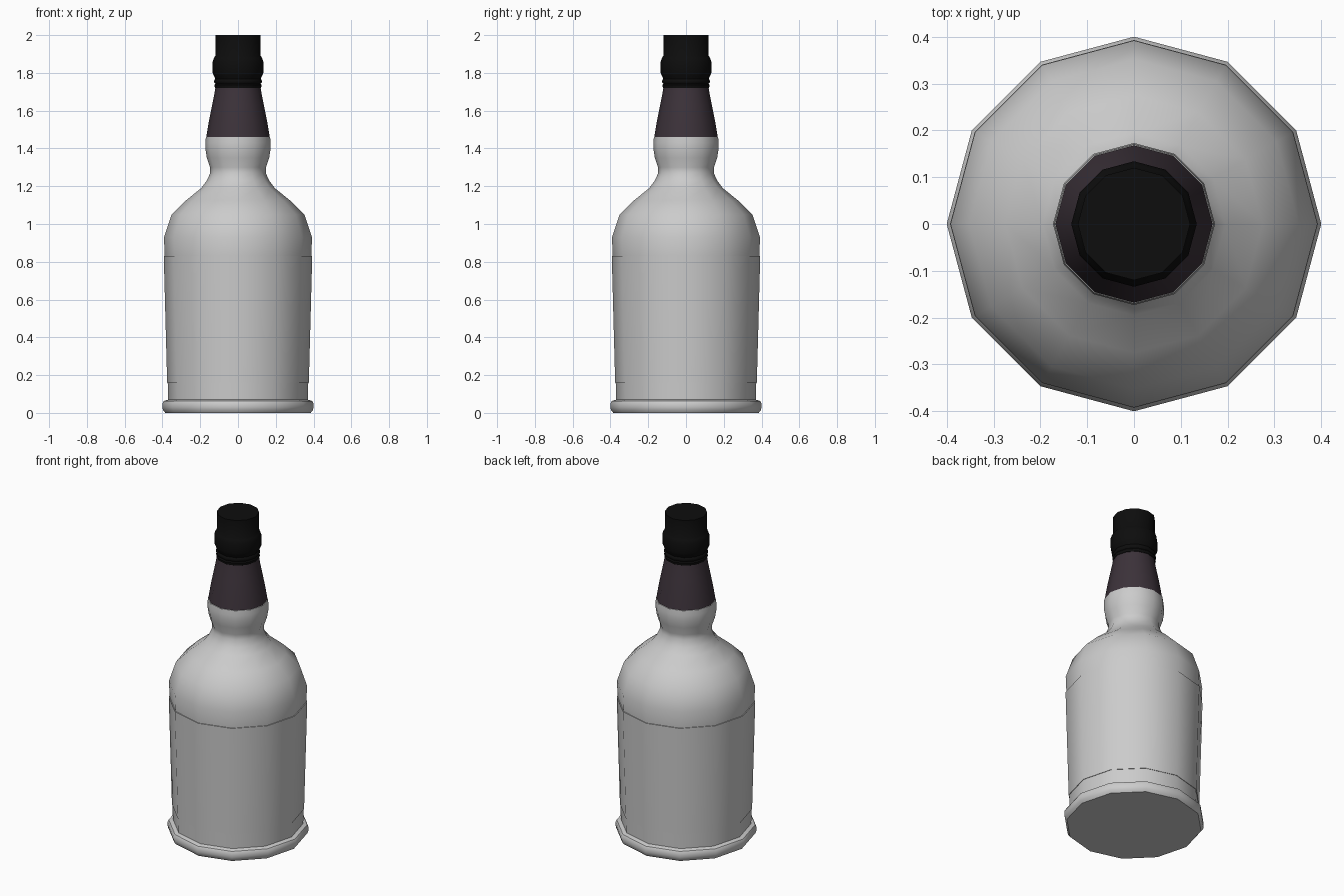
import bpy, bmesh, math

cube = bpy.data.objects.get("Cube")
if cube:
    bpy.data.objects.remove(cube)

SIDES = 12


def material(name, rgb, roughness=0.6):
    m = bpy.data.materials.new(name)
    m.use_nodes = True
    m.diffuse_color = (*rgb, 1)
    node = m.node_tree.nodes["Principled BSDF"]
    node.inputs["Base Color"].default_value = (*rgb, 1)
    node.inputs["Roughness"].default_value = roughness
    return m


def lathe(name, profile, mat, bottom=False, top=False, angle=40):
    """Spin a (radius, height) profile around z, optionally closing the ends."""
    bm = bmesh.new()
    rings = []
    for r, z in profile:
        rings.append([bm.verts.new((r * math.cos(math.tau * i / SIDES),
                                    r * math.sin(math.tau * i / SIDES), z))
                      for i in range(SIDES)])
    for low, high in zip(rings, rings[1:]):
        for i in range(SIDES):
            j = (i + 1) % SIDES
            bm.faces.new((low[i], low[j], high[j], high[i]))
    if bottom:
        bm.faces.new(rings[0][::-1])
    if top:
        bm.faces.new(rings[-1])
    mesh = bpy.data.meshes.new(name)
    bm.to_mesh(mesh)
    bm.free()
    mesh.materials.append(mat)
    obj = bpy.data.objects.new(name, mesh)
    bpy.context.collection.objects.link(obj)
    bpy.ops.object.select_all(action='DESELECT')
    obj.select_set(True)
    bpy.context.view_layer.objects.active = obj
    bpy.ops.object.shade_smooth_by_angle(angle=math.radians(angle))
    return obj


glass = material("pale grey glass", (0.6, 0.6, 0.6))
foil = material("dark plum foil", (0.045, 0.032, 0.042))
black = material("black cap", (0.004, 0.004, 0.004))

# Foot ring, body, shoulder and bulbed neck
lathe("bottle_body", [
    (0.385, 0.0), (0.397, 0.015), (0.4, 0.03), (0.4, 0.05), (0.393, 0.063),
    (0.37, 0.07), (0.372, 0.16), (0.388, 0.83), (0.392, 0.93),
    (0.352, 1.05), (0.275, 1.125), (0.195, 1.19), (0.165, 1.23),
    (0.147, 1.27), (0.148, 1.3), (0.165, 1.35), (0.173, 1.4),
    (0.173, 1.43), (0.17, 1.46), (0.16, 1.465)], glass, bottom=True)

# Thin wrapped label
lathe("label", [(0.37, 0.16), (0.375, 0.16), (0.393, 0.83), (0.386, 0.83)], glass)

# Tapered foil sleeve
lathe("neck_sleeve", [
    (0.16, 1.46), (0.168, 1.46), (0.153, 1.55), (0.137, 1.63),
    (0.125, 1.69), (0.12, 1.72)], foil)

# Cap with a ridged collar
lathe("cap", [
    (0.115, 1.715), (0.122, 1.72), (0.125, 1.735), (0.12, 1.742),
    (0.126, 1.75), (0.126, 1.76), (0.12, 1.768), (0.128, 1.785),
    (0.134, 1.8), (0.134, 1.86), (0.127, 1.88), (0.12, 1.89),
    (0.12, 2.0)], black, top=True)
